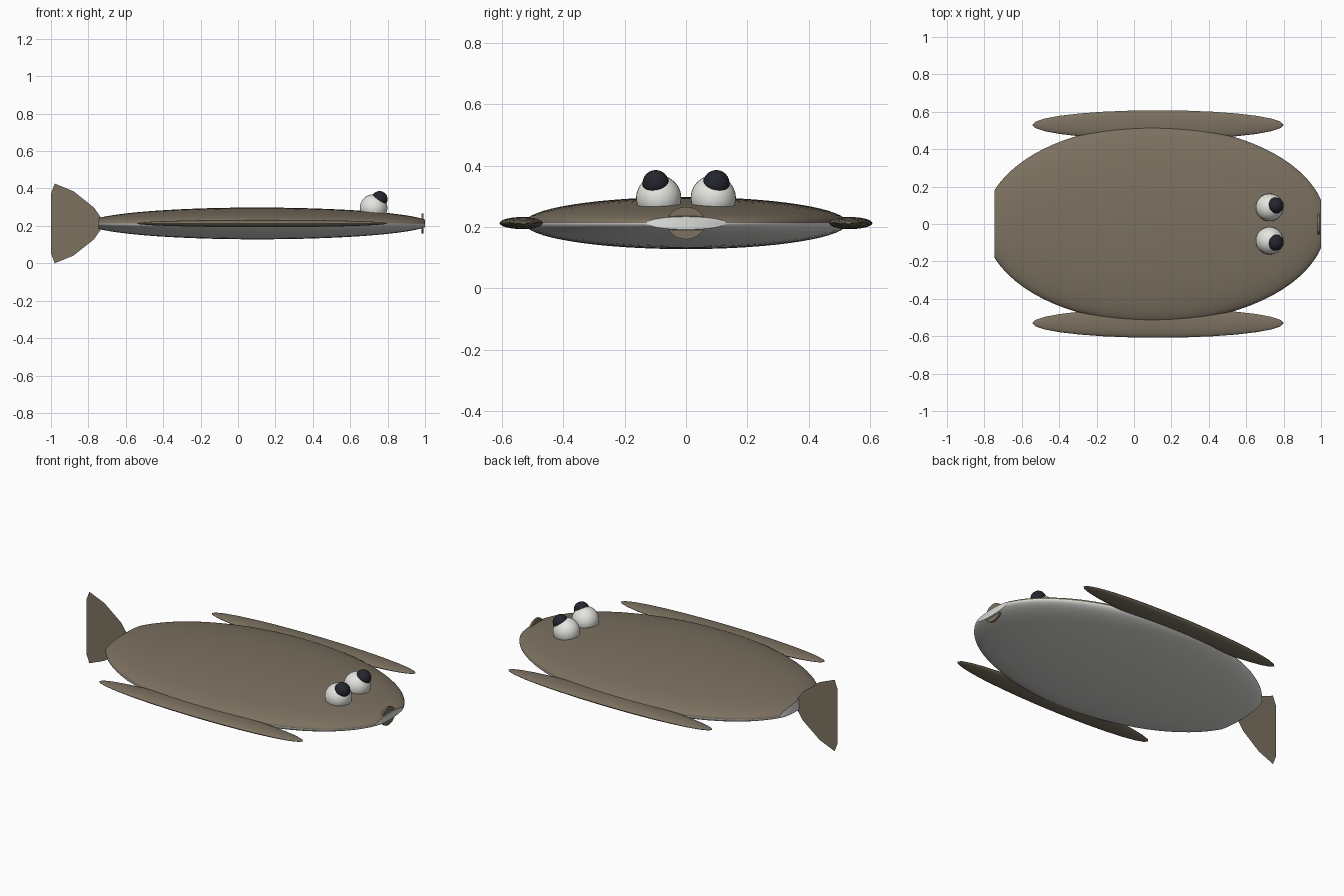
import bpy, bmesh, math
from mathutils import Matrix

cube = bpy.data.objects.get("Cube")
if cube:
    bpy.data.objects.remove(cube, do_unlink=True)


def material(name, rgb):
    m = bpy.data.materials.new(name)
    m.use_nodes = True
    m.diffuse_color = (*rgb, 1)
    bsdf = next(n for n in m.node_tree.nodes if n.type == 'BSDF_PRINCIPLED')
    bsdf.inputs["Base Color"].default_value = (*rgb, 1)
    return m


BROWN = material("mud brown", (0.20, 0.165, 0.118))
PALE = material("pale belly", (0.71, 0.71, 0.69))
WHITE = material("eye white", (0.78, 0.78, 0.74))
BLACK = material("pupil black", (0.018, 0.019, 0.027))
MID_Z = 0.213


def finish(bm, name, mats, smooth=True):
    bmesh.ops.recalc_face_normals(bm, faces=bm.faces[:])
    me = bpy.data.meshes.new(name)
    bm.to_mesh(me)
    bm.free()
    for m in mats:
        me.materials.append(m)
    ob = bpy.data.objects.new(name, me)
    bpy.context.collection.objects.link(ob)
    if smooth:
        bpy.ops.object.select_all(action='DESELECT')
        ob.select_set(True)
        bpy.context.view_layer.objects.active = ob
        bpy.ops.object.shade_smooth_by_angle(angle=math.radians(40))
    return ob


def ellipsoid(name, centre, radii, mat, seg=24, rings=16):
    """Sphere with its poles on the x axis, scaled to the radii."""
    bm = bmesh.new()
    bmesh.ops.create_uvsphere(
        bm, u_segments=seg, v_segments=rings, radius=1,
        matrix=Matrix.Translation(centre) @ Matrix.Diagonal((*radii, 1))
        @ Matrix.Rotation(math.pi / 2, 4, 'Y'))
    return finish(bm, name, [mat])


# Flat body: elliptical rings along x, cut off at the mouth and tail
bm = bmesh.new()
STATIONS, SIDES = 36, 64
X0, X1, XC = -0.745, 1.0, 0.1
rings = []
for i in range(STATIONS + 1):
    # stations crowd towards both ends
    t = 0.5 - 0.5 * math.cos(math.pi * i / STATIONS)
    x = X0 + (X1 - X0) * t
    half = 0.90 if x < XC else 0.928
    s = math.sqrt(1 - ((x - XC) / half) ** 2)
    rings.append([bm.verts.new((x, 0.527 * s * math.cos(a), MID_Z + 0.085 * s * math.sin(a)))
                  for a in (2 * math.pi * k / SIDES for k in range(SIDES))])
for a, b in zip(rings, rings[1:]):
    for k in range(SIDES):
        n = (k + 1) % SIDES
        f = bm.faces.new((a[k], a[n], b[n], b[k]))
        f.material_index = 0 if k < SIDES // 2 else 1   # brown back, pale belly
for ring in (rings[0], rings[-1]):
    bm.faces.new(ring).material_index = 1
finish(bm, "body", [BROWN, PALE])

# Thin round lip disc at the mouth
bm = bmesh.new()
bmesh.ops.create_cone(
    bm, cap_ends=True, segments=32, radius1=1, radius2=1, depth=0.012,
    matrix=Matrix.Translation((0.987, 0, MID_Z)) @ Matrix.Diagonal((1, 0.062, 0.053, 1))
    @ Matrix.Rotation(math.pi / 2, 4, 'Y'))
finish(bm, "mouth_lip", [BROWN])

# Paired side fins, eyes and pupils
for side, sy in (("left", 1), ("right", -1)):
    ellipsoid(f"{side}_fin", (0.128, sy * 0.53, MID_Z), (0.672, 0.078, 0.02), BROWN, 24, 14)
for side, sy in (("rear", 1), ("front", -1)):
    ellipsoid(f"{side}_eye", (0.725, sy * 0.089, 0.295), (0.074,) * 3, WHITE)
    ellipsoid(f"{side}_pupil", (0.757, sy * 0.099, 0.343), (0.043,) * 3, BLACK)

# Flat upright tail fan, one sheet mirrored about mid height
upper = [(-0.735, 0.035), (-0.77, 0.085), (-0.88, 0.172), (-0.98, 0.213), (-1.0, 0.16)]
outline = upper + [(x, -z) for x, z in reversed(upper)]
bm = bmesh.new()
bm.faces.new([bm.verts.new((x, 0, MID_Z + z)) for x, z in outline])
finish(bm, "tail_fin", [BROWN], smooth=False)
